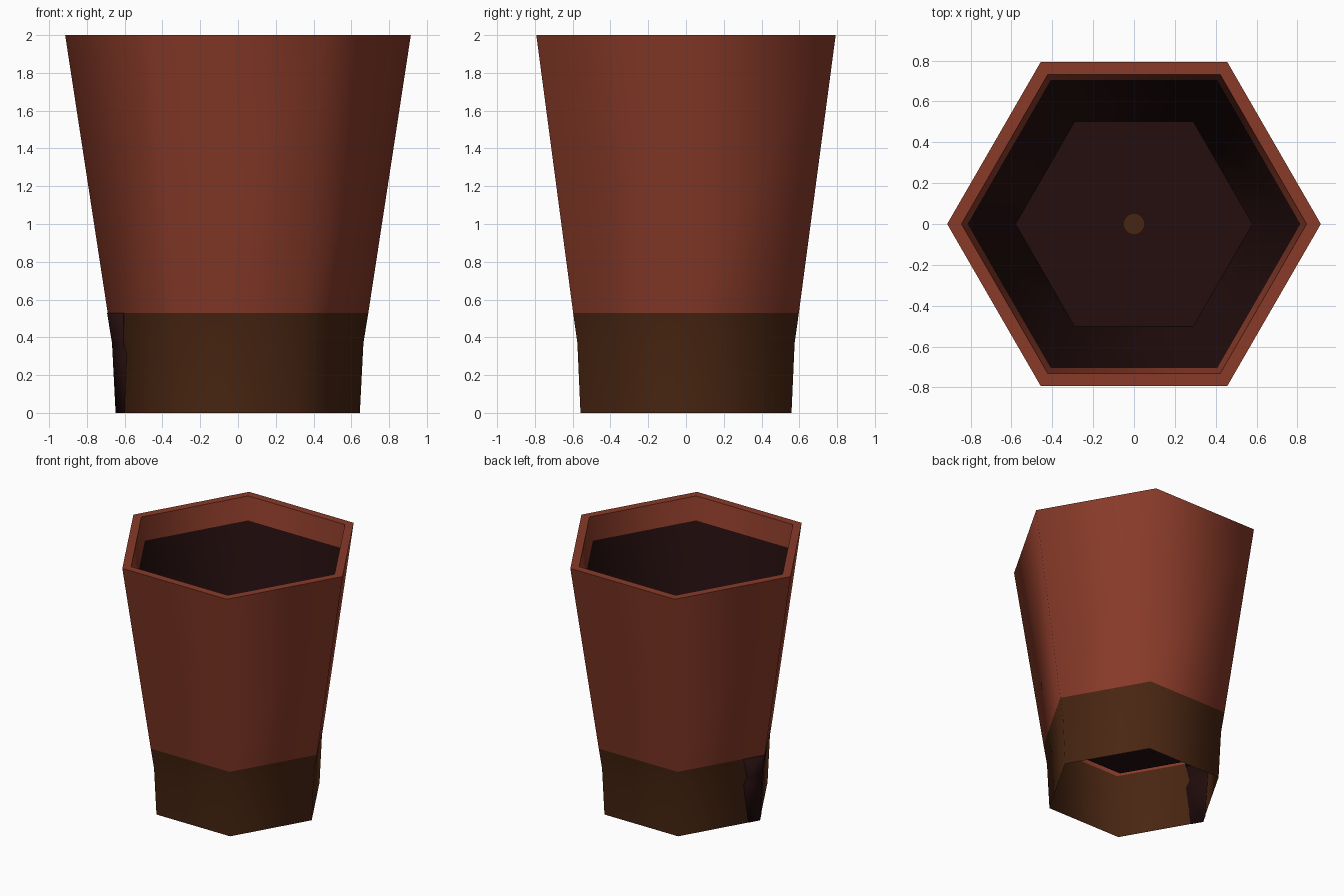
import bpy, bmesh, math

if "Cube" in bpy.data.objects:
    bpy.data.objects.remove(bpy.data.objects["Cube"])

def material(name, rgb):
    m = bpy.data.materials.new(name)
    m.diffuse_color = (*rgb, 1)
    m.use_nodes = True
    m.node_tree.nodes["Principled BSDF"].inputs["Base Color"].default_value = m.diffuse_color
    return m

brick = material("brick_red", (0.25, 0.043, 0.022))
brown = material("dark_brown", (0.066, 0.019, 0.0058))
dark = material("near_black_maroon", (0.018, 0.0044, 0.0046))

def finish(name, bm, mats, angle=65):
    me = bpy.data.meshes.new(name)
    bm.to_mesh(me)
    bm.free()
    for m in mats:
        me.materials.append(m)
    ob = bpy.data.objects.new(name, me)
    bpy.context.collection.objects.link(ob)
    bpy.ops.object.select_all(action='DESELECT')
    ob.select_set(True)
    bpy.context.view_layer.objects.active = ob
    bpy.ops.object.shade_smooth_by_angle(angle=math.radians(angle))
    return ob

# Pot: one hexagonal sheet, from the open foot up, over the rim and down to the floor
# (corner radius, height, colour of the band that follows)
profile = [(0.645, 0, 1), (0.664, 0.37, 1), (0.69, 0.53, 0), (0.915, 2, 0),
           (0.845, 2, 0), (0.815, 1.82, 2), (0.58, 0.49, 2)]
bm = bmesh.new()
rings = [[bm.verts.new((r * math.cos(i * math.pi / 3), r * math.sin(i * math.pi / 3), z))
          for i in range(6)] for r, z, _ in profile]
for k in range(len(rings) - 1):
    for i in range(6):
        j = (i + 1) % 6
        f = bm.faces.new((rings[k][i], rings[k][j], rings[k + 1][j], rings[k + 1][i]))
        f.material_index = profile[k][2]
bm.faces.new(rings[-1]).material_index = 2
finish("pot", bm, [brick, brown, dark])

# Dark patch wrapped round the left corner of the foot, showing on both sides of the sheet
bm = bmesh.new()
rows = []
for r, z, cut in [(0.645, 0, 0.60), (0.661, 0.31, 0.59), (0.664, 0.37, 0.605), (0.69, 0.528, 0.605)]:
    y = (r - cut) * math.tan(math.pi / 3)
    rows.append([bm.verts.new(p) for p in ((-cut, y, z), (-r, 0, z), (-cut, -y, z))])
for a, b in zip(rows, rows[1:]):
    for i in range(2):
        bm.faces.new((a[i], a[i + 1], b[i + 1], b[i]))
patch = finish("corner_patch", bm, [dark])
solid = patch.modifiers.new("thickness", 'SOLIDIFY')
solid.thickness = 0.006
solid.offset = 0

# Small round drain plug in the middle of the floor
bm = bmesh.new()
bmesh.ops.create_circle(bm, cap_ends=True, segments=20, radius=0.05)
bmesh.ops.translate(bm, verts=bm.verts, vec=(0, 0, 0.495))
finish("drain_plug", bm, [brown])
